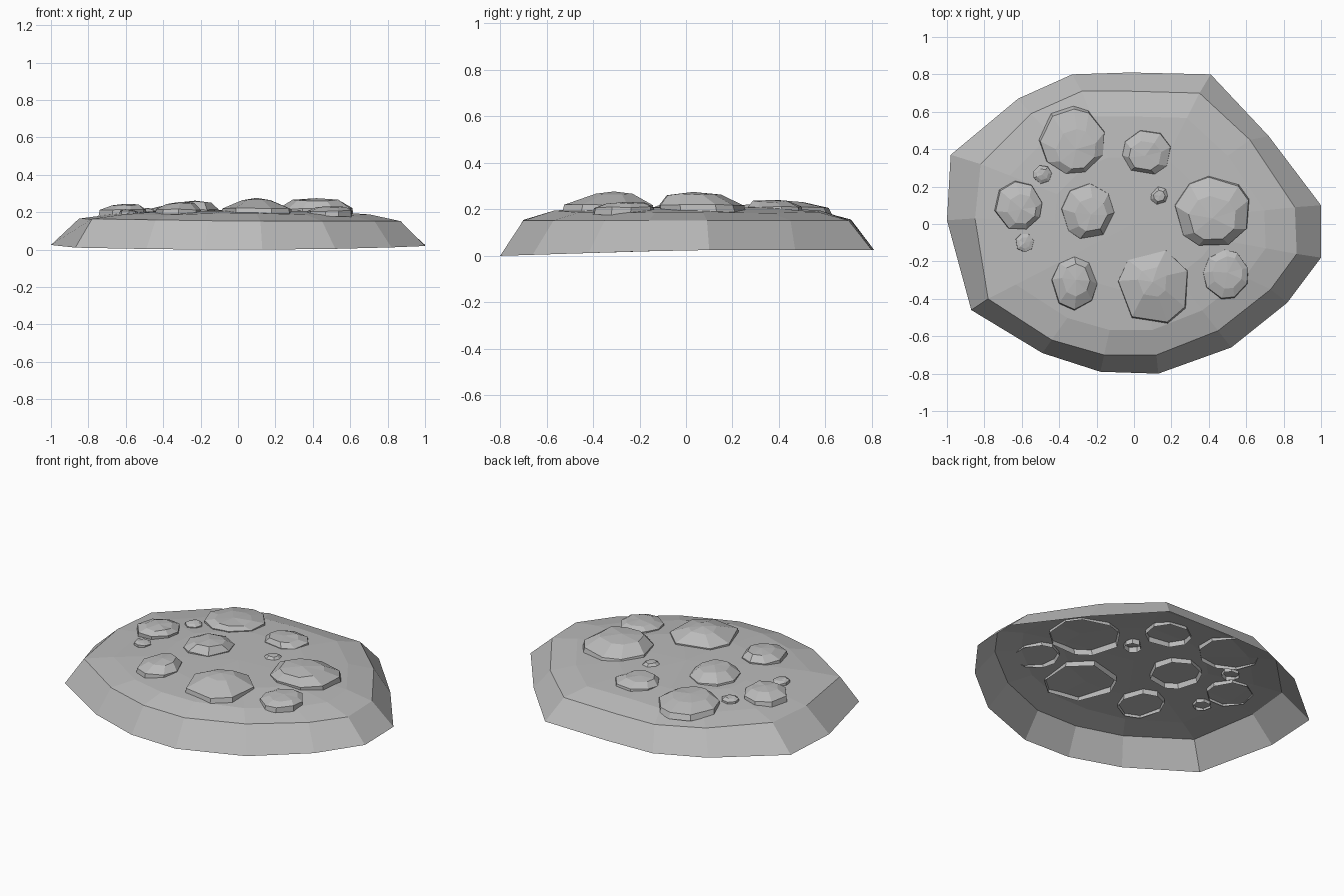
import bpy, bmesh, math, random

if "Cube" in bpy.data.objects:
    bpy.data.objects.remove(bpy.data.objects["Cube"])

stone_mat = bpy.data.materials.new("pale grey stone")
stone_mat.diffuse_color = (0.5, 0.5, 0.5, 1)
stone_mat.use_nodes = True
stone_mat.node_tree.nodes["Principled BSDF"].inputs["Base Color"].default_value = stone_mat.diffuse_color


def make_object(name, bm):
    mesh = bpy.data.meshes.new(name)
    bm.to_mesh(mesh)
    bm.free()
    mesh.materials.append(stone_mat)
    obj = bpy.data.objects.new(name, mesh)
    bpy.context.collection.objects.link(obj)
    return obj


def loft(bm, rings, apex):
    """Skin rings of equal length from the bottom up and close with a fan."""
    loops = [[bm.verts.new(p) for p in ring] for ring in rings]
    n = len(loops[0])
    for low, high in zip(loops, loops[1:]):
        for i in range(n):
            j = (i + 1) % n
            bm.faces.new((low[i], low[j], high[j], high[i]))
    tip = bm.verts.new(apex)
    for i in range(n):
        bm.faces.new((loops[-1][i], loops[-1][(i + 1) % n], tip))


# Slab shell, open underneath: foot outline, wall top, inner plateau
foot = [(-1, .02), (-.87, -.46), (-.49, -.69), (-.18, -.79), (.13, -.80),
        (.52, -.66), (.82, -.42), (1, -.18), (1, .10), (.72, .47),
        (.41, .80), (-.02, .81), (-.33, .80), (-.62, .67), (-.98, .37)]
shoulder = [(-.85, .03), (-.78, -.40), (-.44, -.62), (-.16, -.70), (.12, -.70),
            (.45, -.57), (.73, -.35), (.87, -.16), (.86, .09), (.62, .45),
            (.35, .70), (-.02, .71), (-.28, .71), (-.55, .59), (-.82, .32)]
bm = bmesh.new()
loft(bm, [
    [(x, y, max(0, min(.025, .025 * (y + .8) / .8))) for x, y in foot],
    [(x, y, .152 + .016 * max(0, -x)) for x, y in shoulder],
    [(x * .81, y * .81, .19 + .006 * math.cos(5 * x)) for x, y in shoulder],
    [(x * .5, y * .5, .207) for x, y in shoulder],
], (0, 0, .212))
make_object("slab", bm)


def stone(name, cx, cy, rx, ry, top, lean_x=0, lean_y=0, sides=8, flat=.6, seed=1):
    """Faceted open dome sunk into the slab; lean moves its crown."""
    rnd = random.Random(seed)
    bm = bmesh.new()
    turn = rnd.uniform(0, 1)
    spokes = [(math.cos(a), math.sin(a)) for a in
              (turn + math.tau * (i + rnd.uniform(-.18, .18)) / sides for i in range(sides))]

    def ring(scale, z, lean, wobble):
        return [(cx + lean * lean_x + c * rx * scale, cy + lean * lean_y + s * ry * scale,
                 z + rnd.uniform(-wobble, wobble)) for c, s in spokes]

    rise = top - .2
    loft(bm, [ring(1.0, .175, 0, .003),
              ring(.97, .2 + rise * .25, .2, .004),
              ring(flat, .2 + rise * .85, 1, .004)],
         (cx + lean_x, cy + lean_y, top))
    make_object(name, bm)


# Large stones
stone("stone_back_left", -.33, .45, .18, .18, .24, .02, -.05, 9, .6, 2)
stone("stone_back_middle", .07, .385, .135, .125, .24, -.01, -.02, 8, .65, 3)
stone("stone_left", -.62, .10, .13, .135, .245, .02, -.02, 8, .6, 4)
stone("stone_middle", -.25, .07, .145, .155, .262, .02, -.02, 8, .6, 5)
stone("stone_front_left", -.32, -.32, .125, .145, .255, .01, .02, 8, .6, 6)
stone("stone_front_right", .49, -.27, .125, .135, .232, .01, .01, 9, .65, 7)
stone("stone_right", .42, .07, .21, .195, .275, 0, -.04, 9, .62, 8)
stone("stone_front_peak", .11, -.34, .2, .21, .277, -.01, .03, 7, .4, 9)

# Pebbles
for i, (x, y, z) in enumerate([(-.49, .265, .222), (-.585, -.10, .215), (.135, .15, .225)]):
    stone(f"pebble_{i + 1}", x, y, .052, .052, z, 0, 0, 7, .6, 20 + i)
